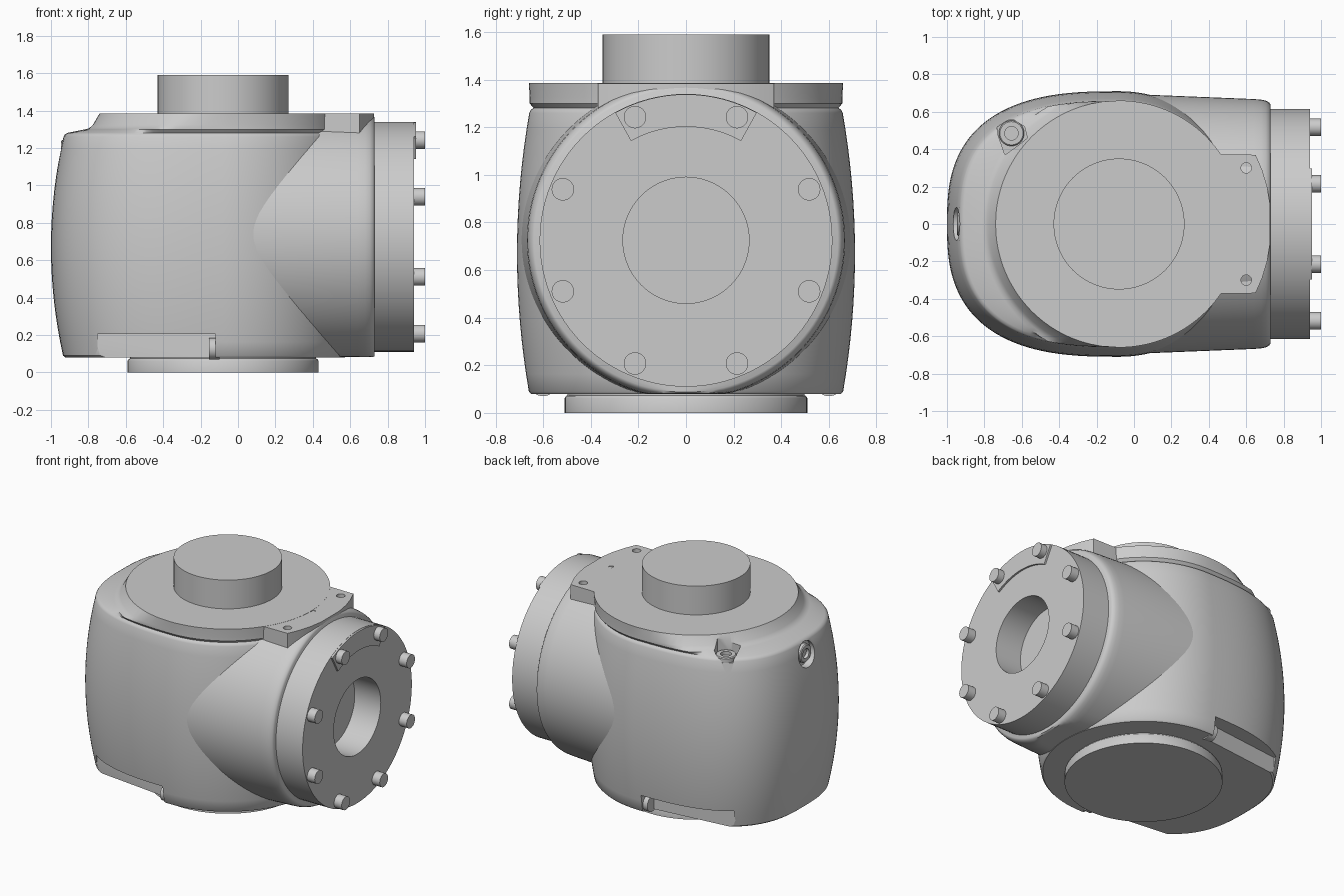
import bpy, bmesh
from math import sin, cos, pi, hypot, radians

if "Cube" in bpy.data.objects:
    bpy.data.objects.remove(bpy.data.objects["Cube"])

CX, AZ = -0.08, 0.725          # vertical axis x, horizontal axis z


def loft(name, rings, smooth=35):
    """Skin a list of equal-length point rings and cap both ends."""
    bm = bmesh.new()
    rows = [[bm.verts.new(p) for p in r] for r in rings]
    n = len(rows[0])
    for a, b in zip(rows, rows[1:]):
        for i in range(n):
            j = (i + 1) % n
            bm.faces.new((a[i], a[j], b[j], b[i]))
    bm.faces.new(rows[0])
    bm.faces.new(rows[-1])
    bmesh.ops.recalc_face_normals(bm, faces=bm.faces)
    me = bpy.data.meshes.new(name)
    bm.to_mesh(me)
    bm.free()
    ob = bpy.data.objects.new(name, me)
    bpy.context.collection.objects.link(ob)
    if smooth:
        shade(ob, smooth)
    return ob


def shade(ob, angle=35):
    bpy.ops.object.select_all(action='DESELECT')
    bpy.context.view_layer.objects.active = ob
    ob.select_set(True)
    bpy.ops.object.shade_smooth_by_angle(angle=radians(angle))


def lathe_z(name, prof, x=CX, y=0, n=96):
    return loft(name, [[(x + r * cos(2 * pi * i / n), y + r * sin(2 * pi * i / n), z)
                        for i in range(n)] for z, r in prof])


def lathe_x(name, prof, y=0, z=AZ, n=96, lo=-9, hi=9):
    return loft(name, [[(x, y + r * cos(2 * pi * i / n),
                         min(hi, max(lo, z + r * sin(2 * pi * i / n))))
                        for i in range(n)] for x, r in prof])


def prism(name, pts, z0, z1):
    return loft(name, [[(x, y, z) for x, y in pts] for z in (z0, z1)])


def cut(ob, cutters):
    for c in cutters:
        m = ob.modifiers.new("cut", 'BOOLEAN')
        m.operation, m.solver, m.object = 'DIFFERENCE', 'EXACT', c
        bpy.context.view_layer.objects.active = ob
        bpy.ops.object.modifier_apply(modifier=m.name)
        bpy.data.objects.remove(c)
    shade(ob)


# Barrel body: half circle at the right, fuller superellipse at the left
def outline(s, n=128):
    pts = []
    for i in range(n):
        c, d = cos(2 * pi * i / n), sin(2 * pi * i / n)
        if c >= -1e-6:
            x, y = 0.71 * c, 0.71 * d
        else:
            e = 2 / 2.7
            x = -0.92 * abs(c) ** e
            y = 0.71 * abs(d) ** e * (1 if d > 0 else -1)
        pts.append((x * s, y * s))
    return pts


def barrel(z):
    return 1 - 0.075 * ((z - 0.67) / 0.6) ** 2


def ring(z, s, rmax=None):
    out = []
    for x, y in outline(s):
        k = min(1, rmax / hypot(x, y)) if rmax else 1
        out.append((CX + x * k, y * k, z))
    return out


rings = [ring(0.08, barrel(0.08) * 0.988), ring(0.09, barrel(0.09))]
rings += [ring(z, barrel(z)) for z in [0.09 + 1.17 * i / 16 for i in range(1, 17)]]
s = barrel(1.27)
rings += [ring(1.273, s * 0.993), ring(1.281, s * 0.975)]
rings += [ring(z, s * 1.0, r) for z, r in ((1.300, 0.735), (1.306, 0.715), (1.325, 0.695))]
rings.append([(CX + x * 0.66 / hypot(x, y), y * 0.66 / hypot(x, y), 1.385)
              for x, y in outline(1)])
body = loft("barrel_body", rings)

# Body cutters: two side slots, the shoulder recess and the end recess
cutters = []
for sy in (-1, 1):
    cutters.append(prism("slot_cutter", [(-0.12, sy * 0.585), (-0.12, sy * 0.9),
                   (-0.75, sy * 0.9), (-0.75, sy * 0.515)], -0.1, 0.205))
cutters.append(prism("shoulder_cutter", [(-0.69, 0.37), (-0.64, 0.405), (-0.57, 0.46),
               (-0.585, 0.52), (-0.64, 0.555), (-0.74, 0.555), (-0.725, 0.47)], 1.25, 1.37))
cutters.append(lathe_x("end_cutter", [(-1.2, 0.088), (-0.915, 0.088)], z=1.175, n=48))
cut(body, cutters)

# Horizontal housing, flattened to the body's height
lathe_x("side_housing", [(0.0, 0.693), (0.1, 0.69), (0.64, 0.668), (0.68, 0.665),
                         (0.705, 0.659), (0.722, 0.65), (0.73, 0.638)],
        n=128, lo=0.082, hi=1.38)

# Top tab with three small holes
half = [(0.30, 0.37), (0.48, 0.372), (0.65, 0.37), (0.685, 0.29), (0.712, 0.2), (0.728, 0.1)]
tab = prism("top_tab", half + [(x, -y) for x, y in reversed(half)], 1.2, 1.384)
cut(tab, [lathe_z("hole_cutter", [(1.32, r), (1.5, r)], x, y, 24)
          for x, y, r in ((0.6, 0.3, 0.028), (0.6, -0.3, 0.028), (0.59, 0, 0.018))])

# Top boss and base disc
lathe_z("top_boss", [(1.37, 0.35), (1.59, 0.35)])
lathe_z("base_disc", [(0.0, 0.51), (0.062, 0.51), (0.07, 0.505), (0.074, 0.498), (0.1, 0.498)])

# Output flange with bore
lathe_x("output_flange", [(0.735, 0.265), (0.94, 0.265), (0.94, 0.615), (0.70, 0.615)])

# Raised arc pad on the flange face
arc = [radians(61 + 58 * i / 24) for i in range(25)]
pad = [(0.477 * cos(a), 0.477 * sin(a)) for a in arc]
pad += [(0.613 * cos(a), 0.613 * sin(a)) for a in reversed(arc)]
loft("flange_pad", [[(x, y, AZ + z) for y, z in pad] for x in (0.92, 0.953)])

# Flange bolts
for k in range(8):
    a = radians(22.5 + 45 * k)
    lathe_x("flange_bolt", [(0.92, 0.047), (1.0, 0.047)],
            0.56 * cos(a), AZ + 0.56 * sin(a), 32)

# Slot bolts
for sy in (-1, 1):
    lathe_x("slot_bolt", [(-0.155, 0.057), (-0.10, 0.057)], sy * 0.6, 0.127, 32)

# Plugs in the recesses
lathe_z("shoulder_plug", [(1.23, 0.068), (1.278, 0.068), (1.284, 0.062), (1.284, 0.036),
                          (1.26, 0.036)], -0.655, 0.485, 40)
lathe_x("end_plug", [(-0.90, 0.064), (-0.940, 0.064), (-0.946, 0.058), (-0.946, 0.034),
                     (-0.925, 0.034)], 0, 1.178, 40)
